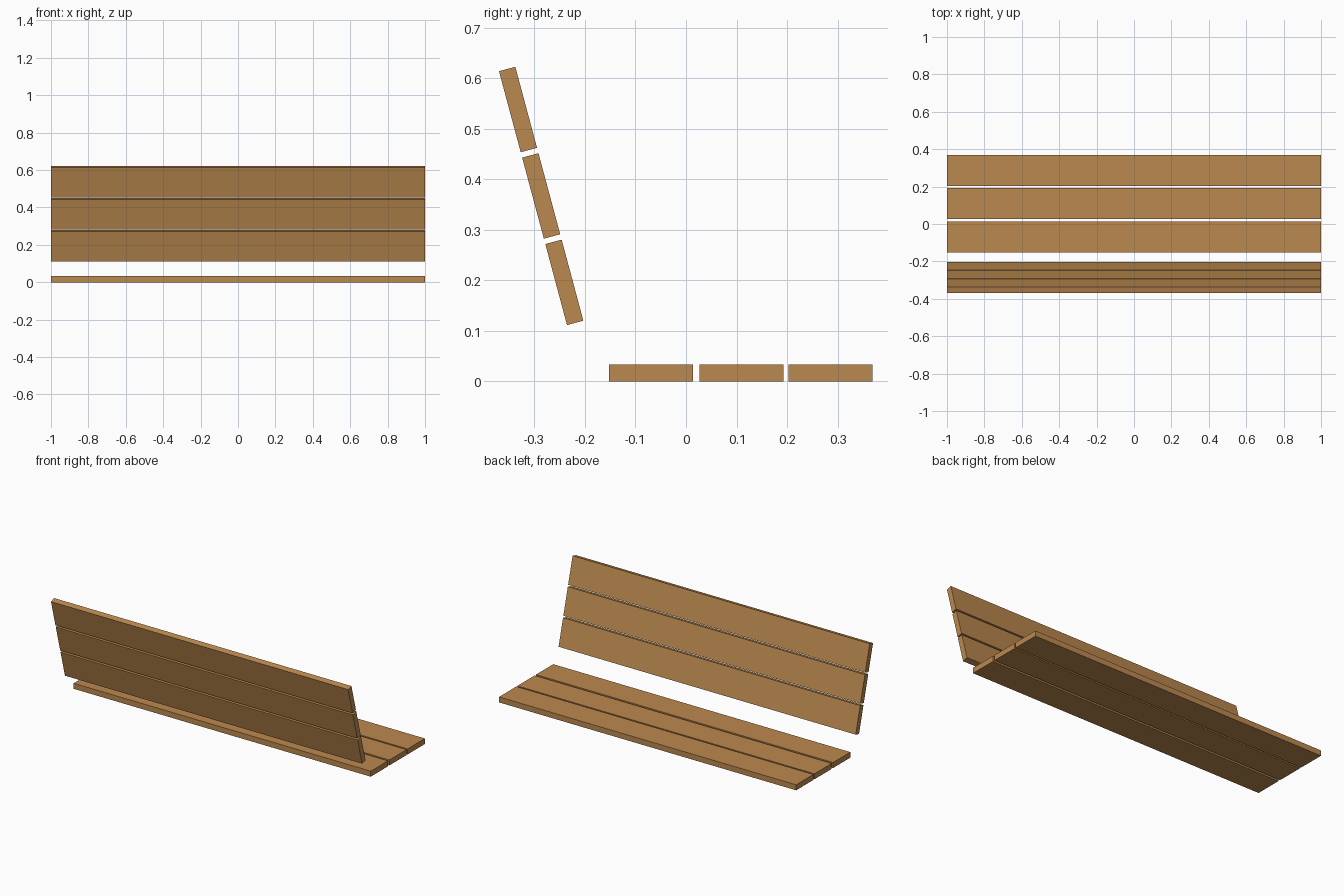
import bpy
import math

if "Cube" in bpy.data.objects:
    bpy.data.objects.remove(bpy.data.objects["Cube"])

LENGTH, WIDTH, THICK = 2.0, 0.166, 0.0335
TILT = math.radians(15)

wood = bpy.data.materials.new("warm wood")
wood.diffuse_color = (0.50, 0.25, 0.078, 1)
wood.use_nodes = True
wood.node_tree.nodes["Principled BSDF"].inputs["Base Color"].default_value = wood.diffuse_color


def plank(name, y, z, angle=0.0):
    """Full-length board, rotated about its long axis."""
    bpy.ops.mesh.primitive_cube_add(size=1, location=(0, y, z))
    ob = bpy.context.object
    ob.name = name
    ob.scale = (LENGTH, WIDTH, THICK)
    bpy.ops.object.transform_apply(location=False, rotation=False, scale=True)
    ob.rotation_euler.x = angle
    ob.data.materials.append(wood)


# Seat boards, back to front
for i, y in enumerate((-0.069, 0.110, 0.286)):
    plank(f"seat_plank_{i + 1}", y, THICK / 2)

# Leaning backrest boards, bottom to top
STEP = 0.177
for i in range(3):
    d = (i - 1) * STEP
    plank(f"backrest_plank_{i + 1}",
          -0.2865 - d * math.sin(TILT),
          0.367 + d * math.cos(TILT),
          math.pi / 2 + TILT)
